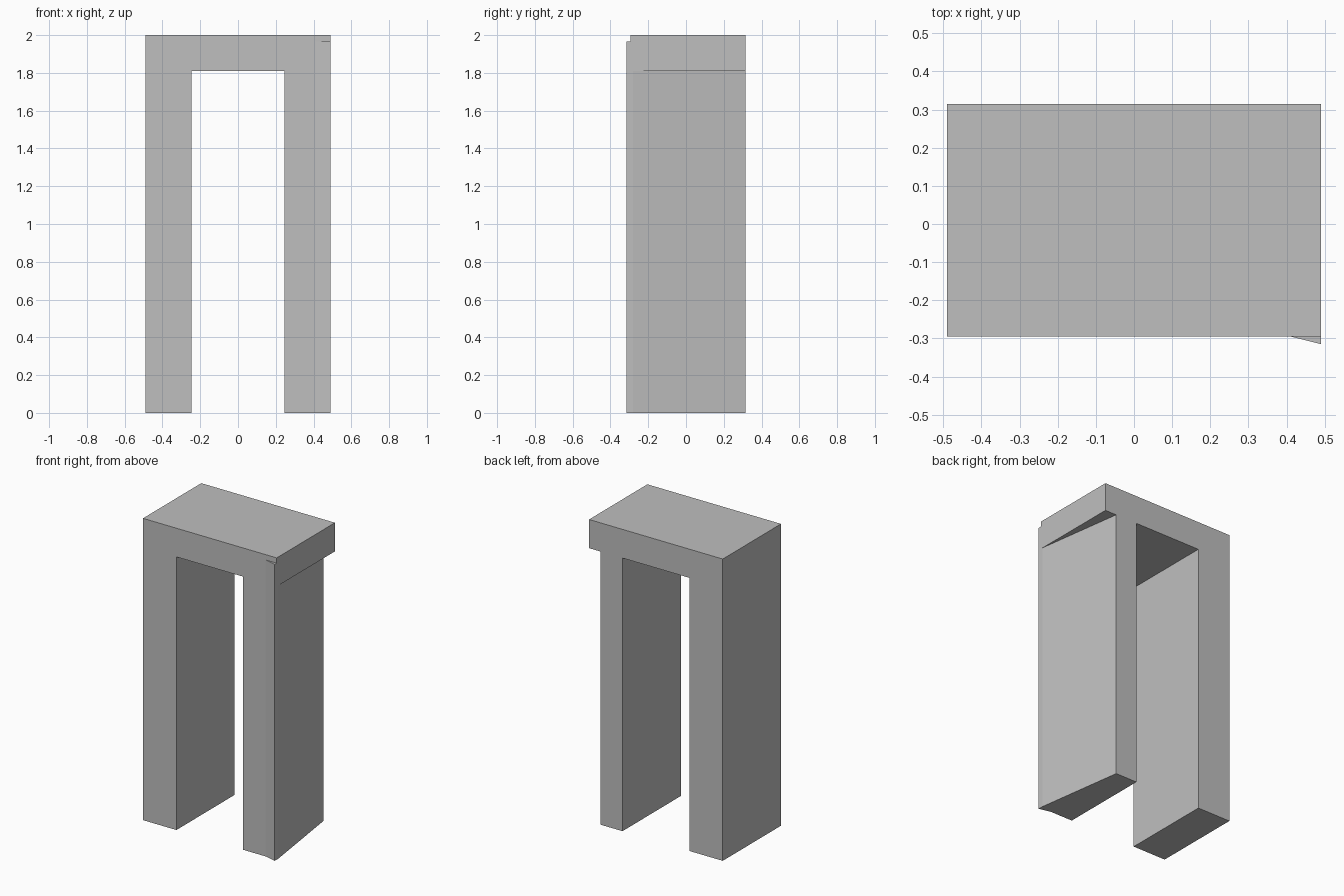
import bpy
import bmesh
from mathutils import Vector

cube = bpy.data.objects.get("Cube")
if cube:
    bpy.data.objects.remove(cube, do_unlink=True)

# One plain grey finish
grey = bpy.data.materials.new("plain_grey")
grey.use_nodes = True
colour = (0.52, 0.52, 0.52, 1)
grey.diffuse_color = colour
grey.node_tree.nodes["Principled BSDF"].inputs["Base Color"].default_value = colour


def extrude_profile(name, points, direction):
    """Make a closed prism from a flat outline swept along a direction."""
    bm = bmesh.new()
    face = bm.faces.new([bm.verts.new(p) for p in points])
    swept = bmesh.ops.extrude_face_region(bm, geom=[face])["geom"]
    verts = [g for g in swept if isinstance(g, bmesh.types.BMVert)]
    bmesh.ops.translate(bm, verts=verts, vec=Vector(direction))
    bmesh.ops.recalc_face_normals(bm, faces=bm.faces)
    mesh = bpy.data.meshes.new(name)
    bm.to_mesh(mesh)
    bm.free()
    mesh.materials.append(grey)
    obj = bpy.data.objects.new(name, mesh)
    bpy.context.collection.objects.link(obj)
    return obj


outer, inner = 0.49, 0.245
front, back, lip = -0.295, 0.315, -0.315
top, underside, lip_top = 2.0, 1.81, 1.965

# Lintel and straight leg share one L-shaped outline
outline = [(-outer, 0), (-inner, 0), (-inner, underside),
           (outer, underside), (outer, top), (-outer, top)]
extrude_profile("lintel_and_right_leg",
                [(x, front, z) for x, z in outline], (0, back - front, 0))

# Other leg: outer side tapers inward to the back, front corner flares out
footprint = [(inner, front), (0.41, front), (outer, lip),
             (outer, -0.28), (0.405, back), (inner, back)]
extrude_profile("left_leg", [(x, y, 0) for x, y in footprint],
                (0, 0, underside))

# The flared corner carries on up over the lintel face
corner = [(0.41, front), (outer, lip), (outer, front)]
extrude_profile("left_leg_corner", [(x, y, underside) for x, y in corner],
                (0, 0, lip_top - underside))
